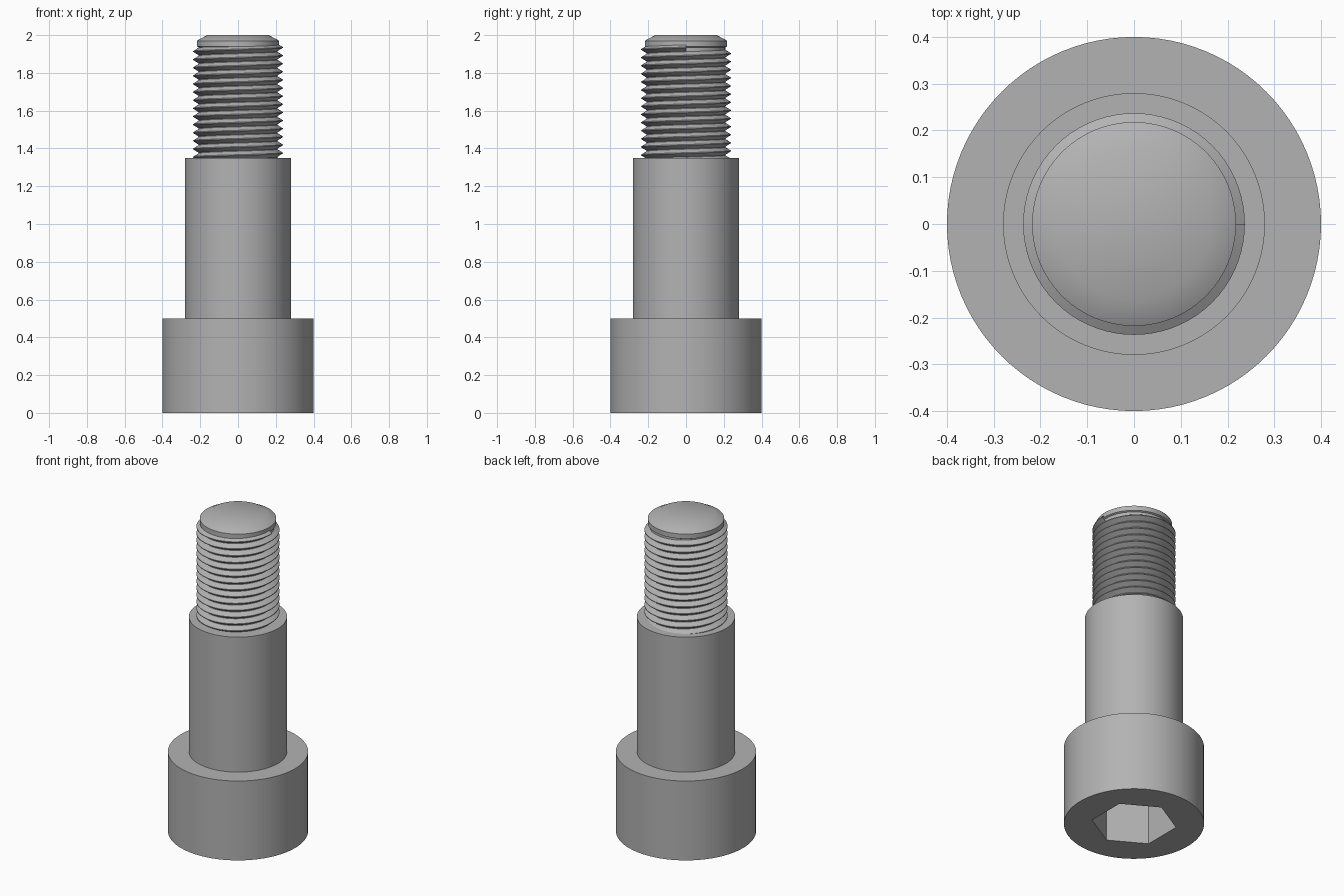
import bpy, bmesh, math

cube = bpy.data.objects.get("Cube")
if cube:
    bpy.data.objects.remove(cube, do_unlink=True)

steel = bpy.data.materials.new("grey steel")
steel.use_nodes = True
GREY = (0.45, 0.45, 0.45, 1)
steel.diffuse_color = GREY
steel.node_tree.nodes["Principled BSDF"].inputs["Base Color"].default_value = GREY

SEGMENTS = 96
HEAD_R, HEAD_TOP = 0.40, 0.50
SHOULDER_R, SHOULDER_TOP = 0.28, 1.35
CREST_R, ROOT_R, TIP_R = 0.237, 0.208, 0.218
PITCH, TURNS = 0.043, 14
SOCKET_R, SOCKET_DEPTH = 0.243, 0.30


def make_object(name, bm):
    mesh = bpy.data.meshes.new(name)
    bm.to_mesh(mesh)
    bm.free()
    mesh.materials.append(steel)
    obj = bpy.data.objects.new(name, mesh)
    bpy.context.collection.objects.link(obj)
    return obj


def smooth(obj):
    bpy.ops.object.select_all(action="DESELECT")
    obj.select_set(True)
    bpy.context.view_layer.objects.active = obj
    bpy.ops.object.shade_smooth_by_angle(angle=math.radians(30))


def ring(bm, radius, z, count=SEGMENTS, turn=0.0):
    angles = [turn + math.tau * i / count for i in range(count)]
    return [bm.verts.new((radius * math.cos(a), radius * math.sin(a), z)) for a in angles]


def bridge(bm, low, high):
    for i in range(len(low)):
        j = (i + 1) % len(low)
        bm.faces.new((low[i], low[j], high[j], high[i]))


def turned(name, profile):
    """Closed solid of revolution from (radius, z) pairs, bottom to top."""
    bm = bmesh.new()
    rings = [ring(bm, r, z) for r, z in profile]
    for low, high in zip(rings, rings[1:]):
        bridge(bm, low, high)
    bm.faces.new(rings[0][::-1])
    bm.faces.new(rings[-1])
    obj = make_object(name, bm)
    return obj


# Head with a hexagonal blind socket in its underside
head = turned("head", [(HEAD_R, 0), (HEAD_R, HEAD_TOP)])
bm = bmesh.new()
low = ring(bm, SOCKET_R, -0.1, 6, math.pi / 6)
high = ring(bm, SOCKET_R, SOCKET_DEPTH, 6, math.pi / 6)
bridge(bm, low, high)
bm.faces.new(low[::-1])
bm.faces.new(high)
cutter = make_object("socket_cutter", bm)
cutter.hide_render = True
cut = head.modifiers.new("socket", "BOOLEAN")
cut.operation = "DIFFERENCE"
cut.solver = "EXACT"
cut.object = cutter
bpy.context.view_layer.objects.active = head
bpy.ops.object.modifier_apply(modifier=cut.name)
bpy.data.objects.remove(cutter, do_unlink=True)
smooth(head)

# Plain shoulder
smooth(turned("shoulder", [(SHOULDER_R, HEAD_TOP), (SHOULDER_R, SHOULDER_TOP)]))

# Threaded core and chamfered tip
smooth(turned("core_and_tip", [
    (ROOT_R, SHOULDER_TOP), (ROOT_R, 1.935), (TIP_R, 1.94), (TIP_R, 1.97), (0.163, 2.0)]))

# Helical thread ridge, swept from a V profile
bm = bmesh.new()
points = [(ROOT_R - 0.002, 0), (CREST_R, PITCH * 0.45),
          (CREST_R, PITCH * 0.55), (ROOT_R - 0.002, PITCH)]
verts = [bm.verts.new((r, 0, SHOULDER_TOP - PITCH * 0.9 + z)) for r, z in points]
for a, b in zip(verts, verts[1:]):
    bm.edges.new((a, b))
thread = make_object("thread", bm)
screw = thread.modifiers.new("helix", "SCREW")
screw.axis = "Z"
screw.angle = math.tau
screw.screw_offset = PITCH
screw.iterations = TURNS
screw.steps = screw.render_steps = 72
screw.use_normal_calculate = True
screw.use_merge_vertices = False
bpy.context.view_layer.objects.active = thread
bpy.ops.object.modifier_apply(modifier=screw.name)

# Weld the turns together and orient the faces outward
bm = bmesh.new()
bm.from_mesh(thread.data)
bmesh.ops.remove_doubles(bm, verts=bm.verts, dist=0.0003)
bm.normal_update()
flipped = [f for f in bm.faces
           if f.normal.x * f.calc_center_median().x + f.normal.y * f.calc_center_median().y < 0]
bmesh.ops.reverse_faces(bm, faces=flipped)
bm.to_mesh(thread.data)
bm.free()
smooth(thread)
